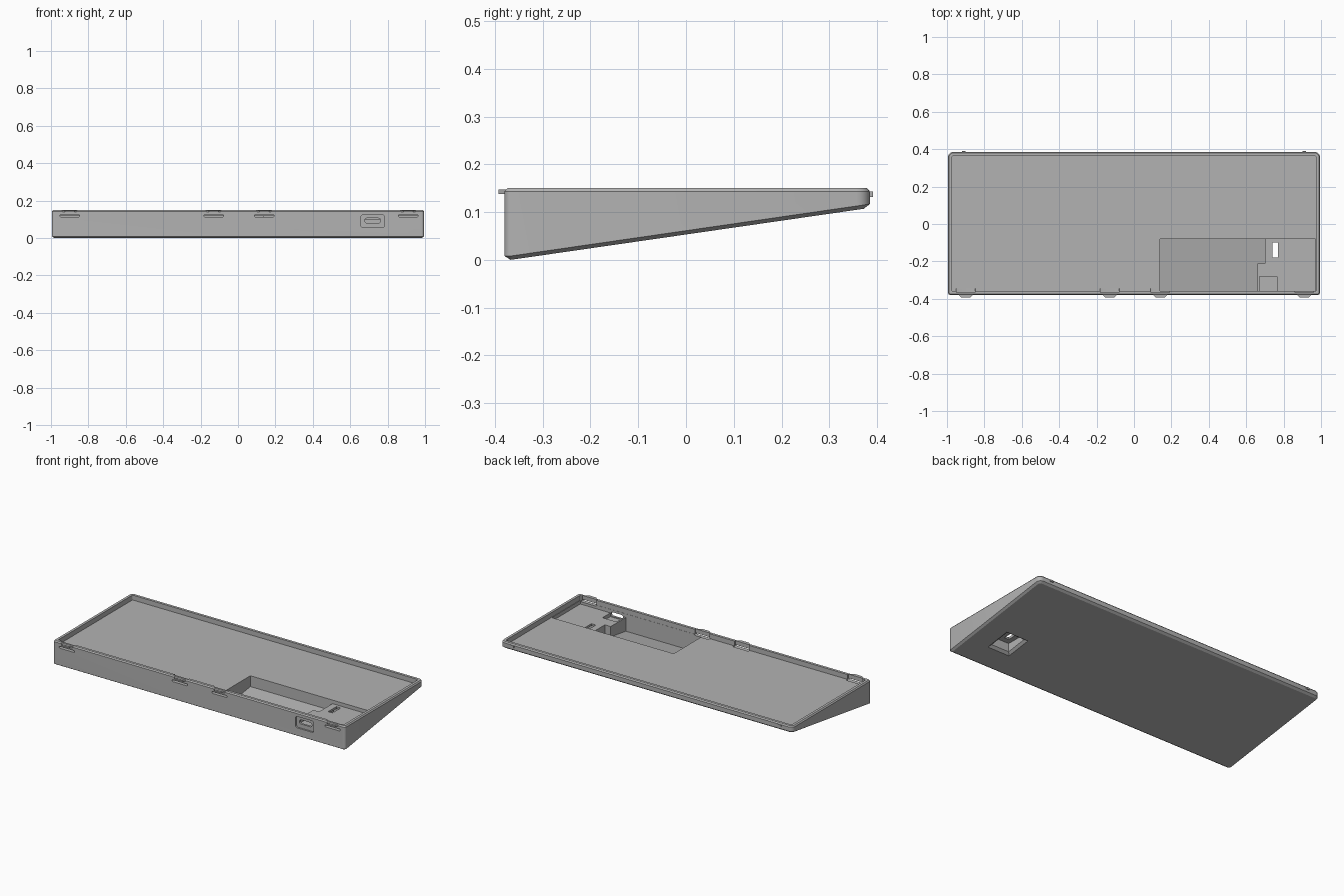
import bpy, bmesh, math

old = bpy.data.objects.get("Cube")
if old:
    bpy.data.objects.remove(old, do_unlink=True)

# One plain grey plastic
grey = bpy.data.materials.new("grey plastic")
grey.use_nodes = True
colour = (0.45, 0.45, 0.45, 1)
grey.diffuse_color = colour
grey.node_tree.nodes["Principled BSDF"].inputs["Base Color"].default_value = colour

FRONT, BACK, SIDE = -0.38, 0.385, 0.995
RIM, FLOOR, SHELL = 0.15, 0.12, 0.012


def underside(y):
    """Height of the sloping base."""
    return max(0.0, 0.108 * (y + 0.367) / 0.747)


def outline(inset, steps=6):
    """Rectangle with small front and larger back corner fillets."""
    pts = []
    for sx, sy, r, start in ((1, 1, 0.028, 0), (-1, 1, 0.028, 90),
                             (-1, -1, 0.015, 180), (1, -1, 0.015, 270)):
        edge = BACK if sy > 0 else FRONT
        cx, cy = sx * (SIDE - r), edge - sy * r
        rad = max(r - inset, 0.004)
        shift = max(inset - r + 0.004, 0)
        for i in range(steps + 1):
            a = math.radians(start + 90 * i / steps)
            pts.append((cx - sx * shift + rad * math.cos(a),
                        cy - sy * shift + rad * math.sin(a)))
    return pts


def loft(name, layers):
    """Closed solid through matching rings of points."""
    bm = bmesh.new()
    rings = [[bm.verts.new(p) for p in layer] for layer in layers]
    n = len(rings[0])
    for a, b in zip(rings, rings[1:]):
        for i in range(n):
            j = (i + 1) % n
            bm.faces.new((a[i], a[j], b[j], b[i]))
    bm.faces.new(rings[0][::-1])
    bm.faces.new(rings[-1])
    bmesh.ops.recalc_face_normals(bm, faces=bm.faces)
    mesh = bpy.data.meshes.new(name)
    bm.to_mesh(mesh)
    bm.free()
    mesh.materials.append(grey)
    obj = bpy.data.objects.new(name, mesh)
    bpy.context.collection.objects.link(obj)
    return obj


def rect(x0, x1, y0, y1, height):
    """Ring of four corners; height is a number or a function of y."""
    z = height if callable(height) else (lambda y: height)
    return [(x, y, z(y)) for x, y in ((x0, y0), (x1, y0), (x1, y1), (x0, y1))]


def box(name, x0, x1, y0, y1, low, high):
    return loft(name, [rect(x0, x1, y0, y1, low), rect(x0, x1, y0, y1, high)])


def pill(cx, cz, hx, hz, r, y):
    """Rounded rectangle standing in the xz plane."""
    pts = []
    for sx, sz, start in ((1, 1, 0), (-1, 1, 90), (-1, -1, 180), (1, -1, 270)):
        for i in range(5):
            a = math.radians(start + 22.5 * i)
            pts.append((cx + sx * (hx - r) + r * math.cos(a), y,
                        cz + sz * (hz - r) + r * math.sin(a)))
    return pts


def cut(target, cutter):
    cutter.hide_render = True
    mod = target.modifiers.new("cut", "BOOLEAN")
    mod.operation, mod.solver, mod.object = "DIFFERENCE", "EXACT", cutter
    bpy.context.view_layer.objects.active = target
    bpy.ops.object.modifier_apply(modifier=mod.name)
    bpy.data.objects.remove(cutter, do_unlink=True)


# Wedge body with chamfered base and rim
base = [(x, y, underside(y)) for x, y in outline(0.013)]
skirt = [(x, y, underside(y) + 0.008) for x, y in outline(0)]
shoulder = [(x, y, RIM - 0.007) for x, y in outline(0)]
lip = [(x, y, RIM) for x, y in outline(0.006)]
case = loft("wedge_case", [base, skirt, shoulder, lip])

# Shallow tray
inner = outline(0.022)
cut(case, loft("tray_cutter", [[(x, y, z) for x, y in inner] for z in (FLOOR, 0.2)]))

# Deep pocket, raised shelf and connector notch
def pocket_floor(y):
    return underside(y) + SHELL


WALL = -0.357
cut(case, box("pocket_cutter", 0.14, 0.66, WALL, -0.08, pocket_floor, 0.2))
cut(case, box("pocket_step_cutter", 0.65, 0.70, -0.21, -0.08, pocket_floor, 0.2))
cut(case, box("shelf_cutter", 0.65, 0.97, WALL, -0.08, 0.098, 0.2))
cut(case, box("notch_cutter", 0.67, 0.765, WALL, -0.28, 0.075, 0.2))

# Switch recess from below with a slot through the shelf
recess = [rect(0.69, 0.85, -0.235, -0.065, -0.1),
          rect(0.69, 0.85, -0.235, -0.065, lambda y: underside(y) - 0.004),
          rect(0.71, 0.83, -0.215, -0.085, lambda y: underside(y) + 0.012),
          rect(0.71, 0.83, -0.215, -0.085, 0.085)]
cut(case, loft("switch_recess_cutter", recess))
cut(case, box("switch_slot_cutter", 0.74, 0.77, -0.18, -0.10, 0.06, 0.2))

# Cable port
cut(case, loft("port_recess_cutter", [pill(0.72, 0.09, 0.062, 0.035, 0.012, y)
                                      for y in (-0.42, FRONT + 0.01)]))
cut(case, loft("port_hole_cutter", [pill(0.72, 0.093, 0.042, 0.013, 0.011, y)
                                    for y in (-0.42, -0.34)]))

# Front snap clips: slot, thinned wall and outward tooth
for i, x in enumerate((-0.9, -0.13, 0.14, 0.91)):
    cut(case, loft("clip_slot_cutter", [pill(x, 0.119, 0.052, 0.006, 0.005, y)
                                        for y in (-0.42, -0.345)]))
    cut(case, box("clip_relief_cutter", x - 0.05, x + 0.05, -0.366, -0.345, FLOOR - 0.005, 0.2))
    wide = [(x - 0.042, FRONT + 0.004), (x + 0.042, FRONT + 0.004),
            (x + 0.025, FRONT - 0.012), (x - 0.025, FRONT - 0.012)]
    loft(f"front_clip_{i + 1}", [[(px, py, z) for px, py in wide] for z in (0.138, 0.147)])

# Back locating pips
for side, x in (("left", 0.91), ("right", -0.91)):
    box(f"back_pip_{side}", x - 0.01, x + 0.01, BACK - 0.004, BACK + 0.006, 0.132, 0.143)

# Smooth fillets, sharp edges
bpy.ops.object.select_all(action="DESELECT")
case.select_set(True)
bpy.context.view_layer.objects.active = case
bpy.ops.object.shade_smooth_by_angle(angle=math.radians(25))
